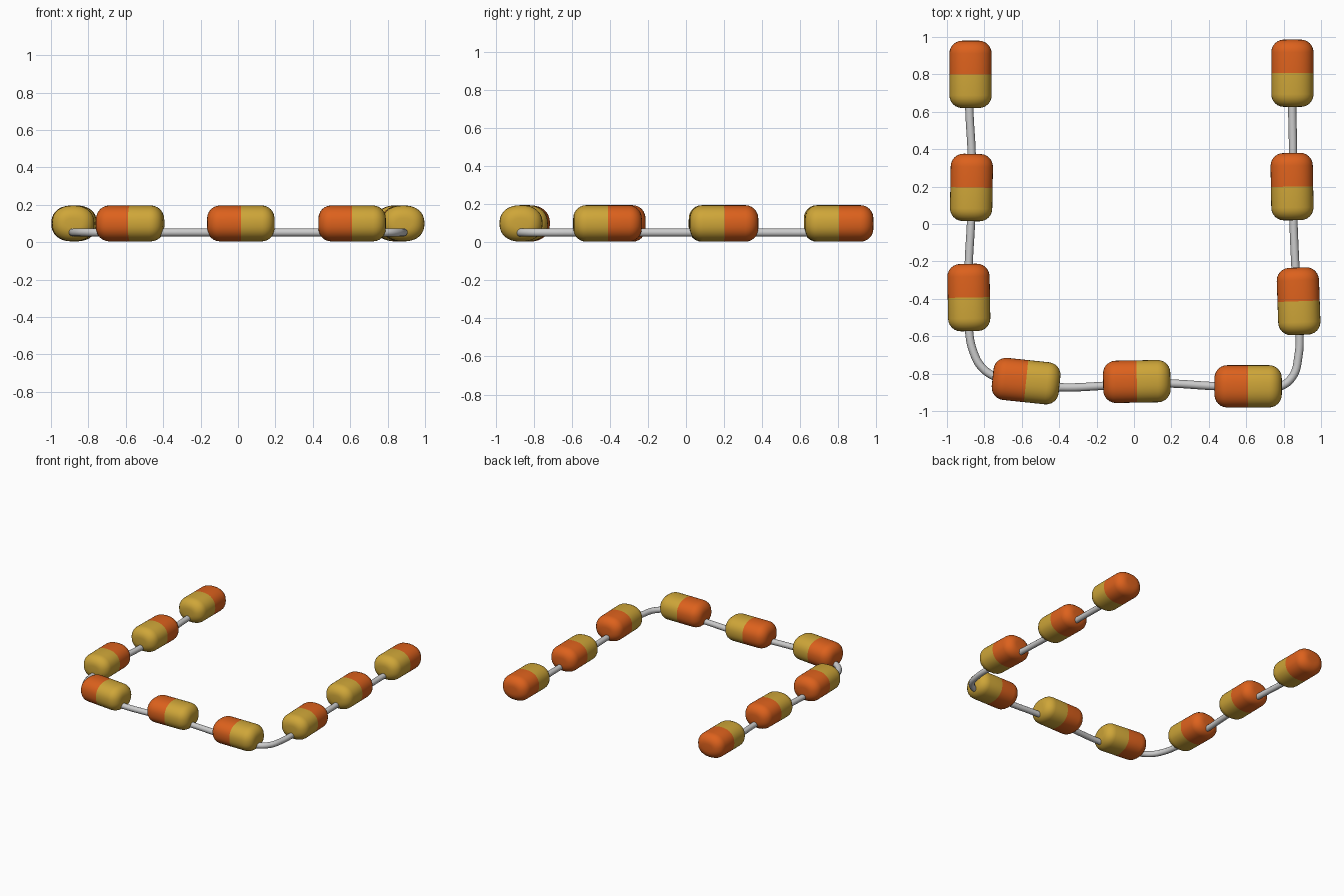
import bpy, math

if "Cube" in bpy.data.objects:
    bpy.data.objects.remove(bpy.data.objects["Cube"])

def material(name, rgb):
    m = bpy.data.materials.new(name)
    m.diffuse_color = (*rgb, 1)
    m.use_nodes = True
    m.node_tree.nodes["Principled BSDF"].inputs["Base Color"].default_value = m.diffuse_color
    return m

orange = material("orange", (0.72, 0.12, 0.012))
yellow = material("yellow", (0.62, 0.38, 0.04))

HALF_LEN, HALF_W, HALF_H, CORNER, SEG = 0.18, 0.113, 0.096, 0.068, 40

def section(t, inset):
    # rounded, slightly squarish cross-section
    c, s = math.cos(t), math.sin(t)
    e = 2 / 2.3
    return ((HALF_W - inset) * math.copysign(abs(c) ** e, c),
            (HALF_H - inset) * math.copysign(abs(s) ** e, s))

# float: rounded two-colour block, orange end along local +x
def make_float(name, x, y, angle):
    arc = [math.radians(a) for a in range(0, 91, 15)]
    half = [(HALF_LEN - CORNER + CORNER * math.sin(a), CORNER * (1 - math.cos(a))) for a in arc]
    rings = [(-px, i) for px, i in reversed(half)] + [(0, 0)] + half
    verts = []
    for px, inset in rings:
        for k in range(SEG):
            py, pz = section(2 * math.pi * k / SEG, inset)
            verts.append((px, py, pz))
    faces, mats = [], []
    for r in range(len(rings) - 1):
        for k in range(SEG):
            n = (k + 1) % SEG
            faces.append((r * SEG + k, r * SEG + n, (r + 1) * SEG + n, (r + 1) * SEG + k))
            mats.append(0 if r >= len(rings) // 2 else 1)
    faces.append(tuple(reversed(range(SEG))))
    mats.append(1)
    faces.append(tuple(range((len(rings) - 1) * SEG, len(rings) * SEG)))
    mats.append(0)
    # wind the side faces outward
    faces = [f[::-1] for f in faces]
    me = bpy.data.meshes.new(name)
    me.from_pydata(verts, [], faces)
    me.materials.append(orange)
    me.materials.append(yellow)
    me.polygons.foreach_set("material_index", mats)
    import bmesh
    bm = bmesh.new()
    bm.from_mesh(me)
    bmesh.ops.recalc_face_normals(bm, faces=bm.faces)
    for f in bm.faces:
        f.smooth = True
    bm.to_mesh(me)
    bm.free()
    ob = bpy.data.objects.new(name, me)
    bpy.context.collection.objects.link(ob)
    ob.location = (x, y, 0.1)
    ob.rotation_euler.z = math.radians(angle)

floats = [("left", -0.874, 0.80, 90), ("left", -0.869, 0.195, 89), ("left", -0.883, -0.393, 91),
          ("front", -0.577, -0.84, 174), ("front", 0.015, -0.842, 181), ("front", 0.61, -0.868, 180),
          ("right", 0.88, -0.413, 92), ("right", 0.845, 0.2, 91), ("right", 0.847, 0.806, 90)]
for i, (side, x, y, a) in enumerate(floats):
    make_float(f"{side}_float_{i + 1}", x, y, a)

# rope threaded through the floats
path = [(-0.882, 0.78), (-0.88, 0.6), (-0.868, 0.38), (-0.868, 0.195), (-0.872, 0), (-0.883, -0.2),
        (-0.884, -0.4), (-0.882, -0.57), (-0.86, -0.68), (-0.81, -0.77), (-0.72, -0.825), (-0.577, -0.855),
        (-0.4, -0.873), (-0.16, -0.865), (0.015, -0.852), (0.2, -0.853), (0.43, -0.867),
        (0.61, -0.872), (0.77, -0.872), (0.845, -0.82), (0.88, -0.7), (0.885, -0.59),
        (0.872, -0.4), (0.863, -0.23), (0.852, 0.02), (0.846, 0.2), (0.85, 0.38),
        (0.846, 0.62), (0.846, 0.78)]
cu = bpy.data.curves.new("rope", 'CURVE')
cu.dimensions = '3D'
cu.bevel_depth = 0.022
cu.bevel_resolution = 4
cu.use_fill_caps = True
cu.resolution_u = 6
sp = cu.splines.new('BEZIER')
sp.bezier_points.add(len(path) - 1)
for p, (x, y) in zip(sp.bezier_points, path):
    p.co = (x, y, 0.052)
    p.handle_left_type = p.handle_right_type = 'AUTO'
rope = bpy.data.objects.new("rope", cu)
bpy.context.collection.objects.link(rope)
